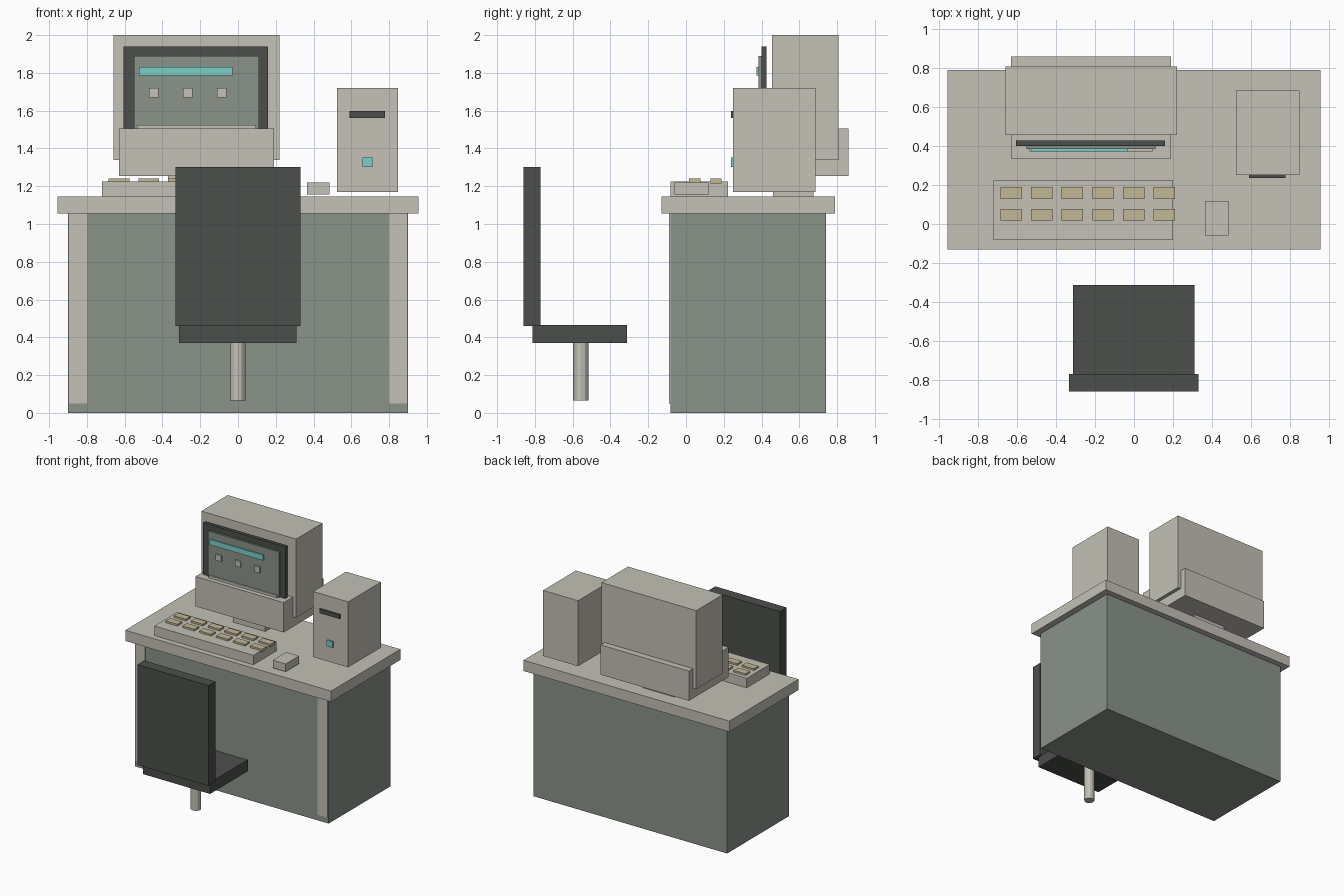
import bpy
import bmesh
from mathutils import Matrix, Vector

default_cube = bpy.data.objects.get("Cube")
if default_cube:
    bpy.data.objects.remove(default_cube, do_unlink=True)


def to_linear(channel):
    value = channel / 255
    return value / 12.92 if value < 0.04 else ((value + 0.055) / 1.055) ** 2.4


def make_material(name, red, green, blue):
    material = bpy.data.materials.new(name)
    material.use_nodes = True
    colour = (to_linear(red), to_linear(green), to_linear(blue), 1)
    material.diffuse_color = colour
    shader = material.node_tree.nodes["Principled BSDF"]
    shader.inputs["Base Color"].default_value = colour
    return material


beige = make_material("warm beige plastic", 195, 193, 182)
grey_green = make_material("grey green panel", 138, 147, 138)
charcoal = make_material("charcoal", 75, 79, 75)
cyan = make_material("cyan light", 122, 208, 202)
tan = make_material("tan keycap", 194, 184, 150)


def finish(name, mesh_data, material):
    mesh = bpy.data.meshes.new(name)
    mesh_data.to_mesh(mesh)
    mesh_data.free()
    mesh.materials.append(material)
    part = bpy.data.objects.new(name, mesh)
    bpy.context.collection.objects.link(part)


def box(name, material, x_range, y_range, z_range):
    """Block that spans the given range along each axis."""
    ranges = (x_range, y_range, z_range)
    centre = Vector([(low + high) / 2 for low, high in ranges])
    size = Vector([high - low for low, high in ranges])
    mesh_data = bmesh.new()
    placement = Matrix.Translation(centre) @ Matrix.Diagonal(size).to_4x4()
    bmesh.ops.create_cube(mesh_data, size=1, matrix=placement)
    finish(name, mesh_data, material)


def post(name, material, radius, x, y, z_range):
    """Upright faceted cylinder."""
    low, high = z_range
    mesh_data = bmesh.new()
    bmesh.ops.create_cone(
        mesh_data, cap_ends=True, segments=12, radius1=radius, radius2=radius,
        depth=high - low, matrix=Matrix.Translation((x, y, (low + high) / 2)))
    finish(name, mesh_data, material)


# Desk: cabinet, top and two front corner trims
cabinet_top = 1.055
desk_height = 1.145
box("desk_cabinet", grey_green, (-.9, .9), (-.083, .74), (0, cabinet_top))
box("desk_top", beige, (-.955, .955), (-.13, .79), (cabinet_top, desk_height))
for side, inner, outer in (("right", -.8, -.895), ("left", .8, .895)):
    x_range = (min(inner, outer), max(inner, outer))
    box("desk_trim_" + side, beige, x_range, (-.09, -.082), (.05, cabinet_top))

# Monitor: stand, wide lower housing and tall rear housing
box("monitor_stand", beige, (-.37, -.07), (.46, .675), (desk_height, 1.26))
box("monitor_lower_housing", beige, (-.63, .19), (.335, .86), (1.255, 1.505))
box("monitor_rear_housing", beige, (-.66, .22), (.456, .807), (1.34, 2))

# Screen: bezel, glass and raised display details
box("screen_bezel", charcoal, (-.605, .16), (.4, .427), (1.45, 1.94))
box("screen_glass", grey_green, (-.55, .11), (.385, .402), (1.48, 1.89))
detail_depth = (.373, .386)
box("screen_title_bar", cyan, (-.525, -.03), detail_depth, (1.785, 1.83))
box("screen_task_bar", beige, (-.535, .095), detail_depth, (1.48, 1.525))
for index in range(3):
    left = -.47 + .18 * index
    box(f"screen_icon_{index}", beige, (left, left + .05), detail_depth,
        (1.67, 1.72))

# Keyboard with two rows of keycaps
box("keyboard_base", beige, (-.72, .2), (-.082, .223), (desk_height, 1.225))
for row in range(2):
    for column in range(6):
        left = -.685 + .157 * column
        front = .017 + .112 * row
        box(f"keycap_{row}_{column}", tan, (left, left + .11),
            (front, front + .06), (1.215, 1.24))

# Mouse
box("mouse", beige, (.365, .485), (-.06, .118), (1.155, 1.22))

# Computer tower with drive slot and power button
front_depth = (.237, .252)
box("tower_case", beige, (.523, .848), (.25, .685), (1.17, 1.72))
box("tower_drive_slot", charcoal, (.59, .777), front_depth, (1.562, 1.597))
box("tower_power_button", cyan, (.658, .712), front_depth, (1.302, 1.353))

# Chair: post, seat and backrest
post("chair_post", beige, .041, -.002, -.556, (.065, .38))
box("chair_seat", charcoal, (-.312, .31), (-.813, -.313), (.37, .466))
box("chair_backrest", charcoal, (-.332, .33), (-.86, -.77), (.46, 1.302))
